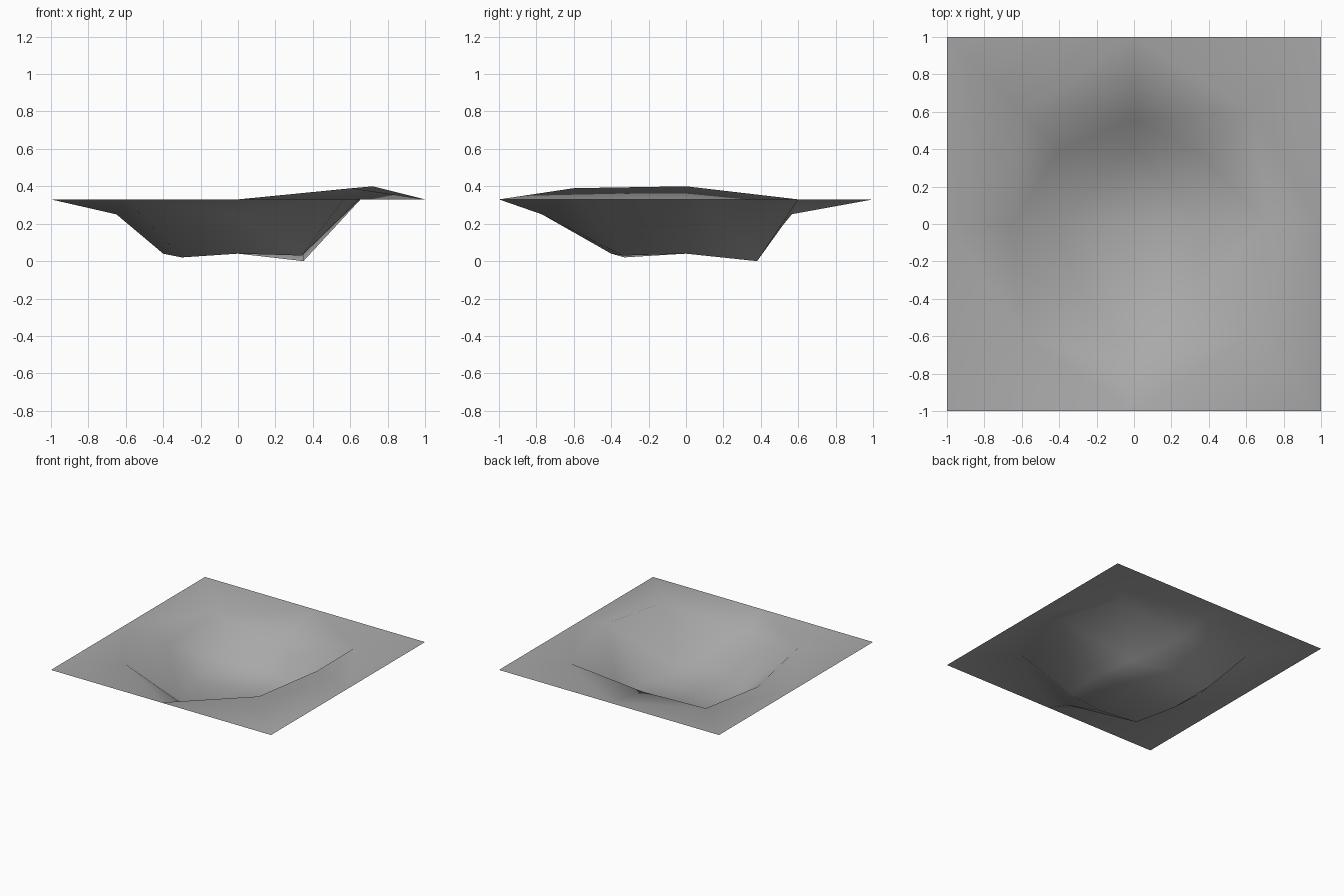
import bpy
import bmesh

cube = bpy.data.objects.get("Cube")
if cube:
    bpy.data.objects.remove(cube, do_unlink=True)

# Plain grey ground colour
grey = bpy.data.materials.new("ground_grey")
grey.use_nodes = True
colour = (0.4, 0.4, 0.4, 1)
grey.diffuse_color = colour
grey.node_tree.nodes["Principled BSDF"].inputs["Base Color"].default_value = colour

# Eight-point loops, anticlockwise from the front left corner of the plan
rim_height = 0.33
border = [(x, y, rim_height) for x, y in
          [(-1, -1), (0, -1), (1, -1), (1, 0), (1, 1), (0, 1), (-1, 1), (-1, 0)]]
lip = [(-0.6, -0.6, 0.33), (0, -0.77, 0.25), (0.61, -0.6, 0.39), (0.72, 0, 0.4),
       (0.63, 0.6, 0.33), (0, 0.56, 0.25), (-0.6, 0.6, 0.29), (-0.65, 0, 0.25)]
floor = [(-0.3, -0.33, 0.02), (0, -0.4, 0.04), (0.34, -0.34, 0.03), (0.35, 0, 0.04),
         (0.35, 0.38, 0), (0, 0.4, 0.04), (-0.4, 0.39, 0.04), (-0.4, 0, 0.04)]

bm = bmesh.new()
loops = [[bm.verts.new(p) for p in loop] for loop in (border, lip, floor)]
centre = bm.verts.new((0, 0, 0.04))

# Bands between loops, each quad split from an inner corner to an outer midpoint
for outer, inner in zip(loops, loops[1:]):
    for i in range(8):
        j = (i + 1) % 8
        if i % 2 == 0:
            tris = ((outer[i], outer[j], inner[i]), (outer[j], inner[j], inner[i]))
        else:
            tris = ((outer[i], outer[j], inner[j]), (outer[i], inner[j], inner[i]))
        for tri in tris:
            bm.faces.new(tri)

# Four floor quads around the centre
ring = loops[-1]
for i in range(0, 8, 2):
    bm.faces.new((ring[i - 1], ring[i], ring[i + 1], centre))

for face in bm.faces:
    face.smooth = True
    if face.normal.z < 0:
        face.normal_flip()

mesh = bpy.data.meshes.new("ground_basin")
bm.to_mesh(mesh)
bm.free()
mesh.materials.append(grey)
basin = bpy.data.objects.new("ground_basin", mesh)
bpy.context.collection.objects.link(basin)
